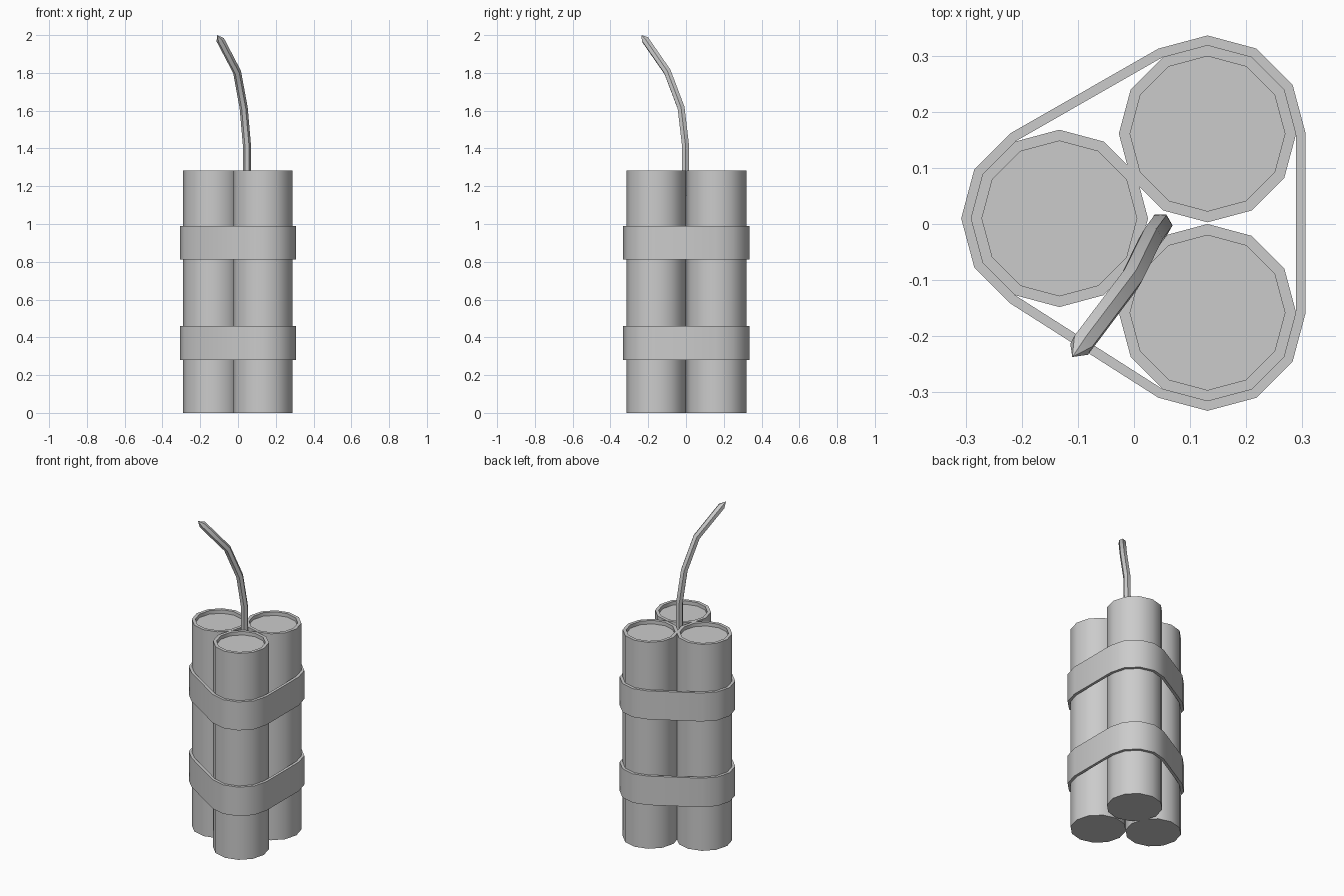
import bpy, bmesh
from math import cos, sin, radians
from mathutils import Vector

if "Cube" in bpy.data.objects:
    bpy.data.objects.remove(bpy.data.objects["Cube"])

R, H = 0.158, 1.284
CENTRES = [(0.131, 0.161), (-0.133, 0.01), (0.131, -0.158)]


def ring(bm, cx, cy, r, z):
    return [bm.verts.new((cx + r * cos(radians(a)), cy + r * sin(radians(a)), z))
            for a in range(0, 360, 30)]


def bridge(bm, a, b):
    n = len(a)
    for i in range(n):
        j = (i + 1) % n
        bm.faces.new((a[i], a[j], b[j], b[i]))


def finish(bm, name):
    bmesh.ops.recalc_face_normals(bm, faces=bm.faces[:])
    me = bpy.data.meshes.new(name)
    bm.to_mesh(me)
    bm.free()
    ob = bpy.data.objects.new(name, me)
    bpy.context.collection.objects.link(ob)
    bpy.ops.object.select_all(action='DESELECT')
    ob.select_set(True)
    bpy.context.view_layer.objects.active = ob
    bpy.ops.object.shade_smooth_by_angle(angle=radians(40))
    return ob


# Sticks: 12-sided tubes with a shallow recessed top
for i, (cx, cy) in enumerate(CENTRES):
    bm = bmesh.new()
    rings = [ring(bm, cx, cy, r, z) for r, z in
             ((R, 0), (R, H), (0.138, H), (0.138, H - 0.022))]
    for a, b in zip(rings, rings[1:]):
        bridge(bm, a, b)
    bm.faces.new(rings[0])
    bm.faces.new(rings[-1])
    finish(bm, f"stick_{i + 1}")


# Straps: wrap around the outer arc of each stick in turn
def strap_loop(bm, r, z):
    return [bm.verts.new((cx + r * cos(radians(120 * k + s)),
                          cy + r * sin(radians(120 * k + s)), z))
            for k, (cx, cy) in enumerate(CENTRES) for s in range(0, 121, 30)]


for name, z0, z1 in (("lower_strap", 0.28, 0.46), ("upper_strap", 0.813, 0.99)):
    bm = bmesh.new()
    loops = [strap_loop(bm, r, z) for r, z in
             ((R, z0), (0.175, z0), (0.175, z1), (R, z1))]
    for k in range(4):
        bridge(bm, loops[k], loops[(k + 1) % 4])
    finish(bm, name)

# Fuse: six-sided cord bending to the front left, with a pointed tip
path = [Vector(p) for p in (
    (0.047, -0.002, 1.15), (0.047, -0.003, 1.42), (0.030, -0.026, 1.615),
    (-0.005, -0.098, 1.805), (-0.094, -0.216, 1.975))]
tip = Vector((-0.11, -0.237, 2.0))
bm = bmesh.new()
rings = []
for i, p in enumerate(path):
    t = (path[min(i + 1, len(path) - 1)] - p).normalized()
    t += (p - path[max(i - 1, 0)]).normalized()
    q = Vector((0, 0, 1)).rotation_difference(t.normalized())
    rings.append([bm.verts.new(p + q @ Vector((0.0215 * cos(radians(a)),
                                               0.0215 * sin(radians(a)), 0)))
                  for a in range(0, 360, 60)])
for a, b in zip(rings, rings[1:]):
    bridge(bm, a, b)
bm.faces.new(rings[0])
apex = bm.verts.new(tip)
for k in range(6):
    bm.faces.new((rings[-1][k], rings[-1][(k + 1) % 6], apex))
fuse = finish(bm, "fuse")
fuse.data.shade_smooth()
